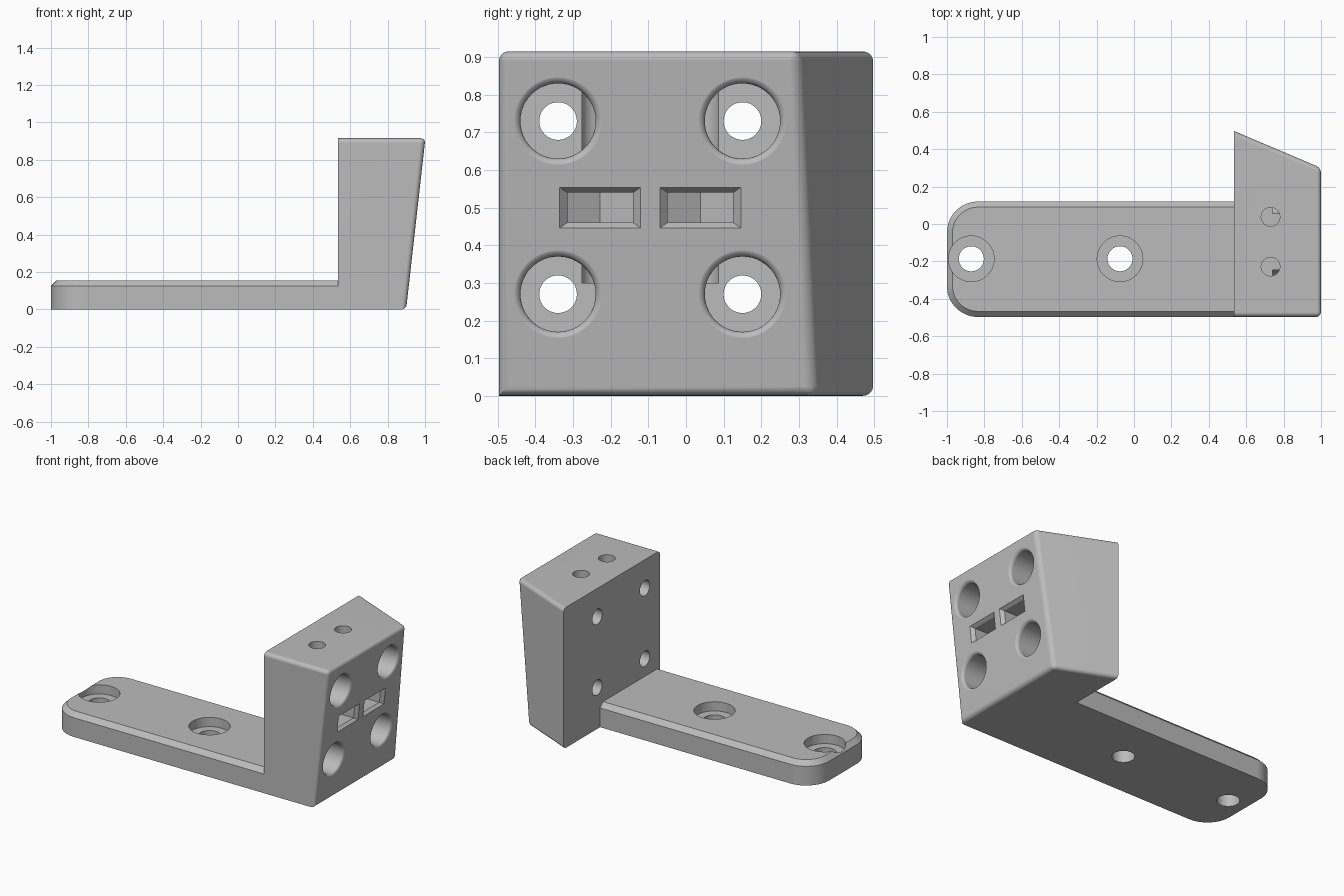
import bpy, bmesh, math
from math import sin, cos, pi, radians

if "Cube" in bpy.data.objects:
    bpy.data.objects.remove(bpy.data.objects["Cube"])

# Main dimensions
HEIGHT, HALF_Y = 0.915, 0.497
WALL_X = 0.535                 # flat back of the block, where the plate meets it
FACE_X0, SLOPE = 0.899, 0.1125  # leaning mounting face
SIDE_SLOPE = -0.424            # angled side of the block
PLATE_Y = 0.12
HOLE_MID_Y = -0.095


def face_x(z):
    return FACE_X0 + SLOPE * z


grey = bpy.data.materials.new("plain grey")
grey.use_nodes = True
COLOR = (0.5, 0.5, 0.5, 1)
grey.diffuse_color = COLOR
grey.node_tree.nodes["Principled BSDF"].inputs["Base Color"].default_value = COLOR


def make_object(name, bm):
    bmesh.ops.recalc_face_normals(bm, faces=bm.faces[:])
    mesh = bpy.data.meshes.new(name)
    bm.to_mesh(mesh)
    bm.free()
    mesh.materials.append(grey)
    obj = bpy.data.objects.new(name, mesh)
    bpy.context.collection.objects.link(obj)
    return obj


def loft(rings):
    """Closed solid through rings of equal length."""
    bm = bmesh.new()
    loops = [[bm.verts.new(p) for p in ring] for ring in rings]
    n = len(loops[0])
    for a, b in zip(loops, loops[1:]):
        for i in range(n):
            j = (i + 1) % n
            bm.faces.new((a[i], a[j], b[j], b[i]))
    bm.faces.new(loops[0])
    bm.faces.new(loops[-1])
    return bm


def circle(r, n=48):
    return [(r * cos(2 * pi * i / n), r * sin(2 * pi * i / n)) for i in range(n)]


def upright_cutter(x, y, profile):
    """Turned cutter on a vertical axis; profile holds (radius, z)."""
    return loft([[(x + u, y + v, z) for u, v in circle(r)] for r, z in profile])


def facing_cutter(y, z, profile):
    """Turned cutter along x; profile holds (radius, x, lean)."""
    return loft([[(x + lean * SLOPE * v, y + u, z + v) for u, v in circle(r)]
                 for r, x, lean in profile])


def cut(obj, cutters):
    bpy.context.view_layer.objects.active = obj
    for bm in cutters:
        tool = make_object("cutter", bm)
        tool.hide_render = True
        mod = obj.modifiers.new("cut", 'BOOLEAN')
        mod.operation, mod.solver, mod.object = 'DIFFERENCE', 'EXACT', tool
        bpy.ops.object.modifier_apply(modifier=mod.name)
        bpy.data.objects.remove(tool)


def finish(obj):
    bpy.ops.object.select_all(action='DESELECT')
    obj.select_set(True)
    bpy.context.view_layer.objects.active = obj
    bpy.ops.object.shade_smooth_by_angle(angle=radians(32))
    mod = obj.modifiers.new("even shading", 'WEIGHTED_NORMAL')
    mod.keep_sharp = True


# Base plate: rounded free end, chamfered top edge
def plate_outline(inset, z, radius=0.165, steps=12):
    r = radius - inset
    pts = [(WALL_X, PLATE_Y - inset, z)]
    for cy, start in ((PLATE_Y - radius, pi / 2), (-HALF_Y + radius, pi)):
        for i in range(steps + 1):
            a = start + pi / 2 * i / steps
            pts.append((-1 + radius + r * cos(a), cy + r * sin(a), z))
    pts.append((WALL_X, -HALF_Y + inset, z))
    return pts


plate = make_object("base_plate", loft([
    plate_outline(0, 0), plate_outline(0, 0.125), plate_outline(0.03, 0.155)]))
screw_profile = [(0.067, -0.1), (0.067, 0.095), (0.122, 0.095), (0.122, 0.3)]
cut(plate, [upright_cutter(x, -0.186, screw_profile) for x in (-0.87, -0.075)])
finish(plate)


# Upright block: leaning face, angled side, rounded outer edges
def block_ring(z):
    x = face_x(z)
    return [(WALL_X, -HALF_Y, z), (x, -HALF_Y, z),
            (x, HALF_Y + SIDE_SLOPE * (x - WALL_X), z), (WALL_X, HALF_Y, z)]


bm = loft([block_ring(0), block_ring(HEIGHT)])


def is_rounded(edge):
    a, b = (v.co for v in edge.verts)
    on_wall = max(a.x, b.x) < WALL_X + 0.001
    front_foot = max(a.z, b.z) < 0.001 and max(a.y, b.y) < 0.001 - HALF_Y
    return not (on_wall or front_foot)


bmesh.ops.bevel(bm, geom=[e for e in bm.edges if is_rounded(e)], offset=0.025,
                segments=5, profile=0.5, affect='EDGES')
block = make_object("upright_block", bm)

# Counterbored screw holes with a soft rim
cutters = []
FILLET = 0.02
for z in (0.27, 0.73):
    x = face_x(z)
    profile = [(0.05, WALL_X - 0.1, 0), (0.05, 0.74, 0), (0.1, 0.74, 0)]
    for i in range(6):
        a = pi / 2 * i / 5
        profile.append((0.1 + FILLET * (1 - cos(a)),
                        x - FILLET * (1 - sin(a)) + 0.0005, 1))
    profile.append((0.1 + FILLET, x + 0.1, 1))
    for side in (-1, 1):
        cutters.append(facing_cutter(HOLE_MID_Y + side * 0.245, z, profile))

# Vertical bolt holes and the nut slots that cross them
NUT_X, HALF_W, HALF_H, SLOT_Z = 0.73, 0.0875, 0.04, 0.5
for side in (-1, 1):
    y = HOLE_MID_Y + side * 0.133
    cutters.append(upright_cutter(NUT_X, y, [(0.05, 0.3), (0.05, HEIGHT + 0.1)]))
    shoulder = NUT_X - HALF_W / math.sqrt(3)
    tip = NUT_X - 2 * HALF_W / math.sqrt(3)
    cutters.append(loft([[(tip, y, z), (shoulder, y + HALF_W, z), (1.1, y + HALF_W, z),
                          (1.1, y - HALF_W, z), (shoulder, y - HALF_W, z)]
                         for z in (SLOT_Z - HALF_H, SLOT_Z + HALF_H)]))
    mouth = []
    for t in (0, 2):
        w, h = HALF_W + 0.02 * t, HALF_H + 0.014 * t
        mouth.append([(face_x(SLOT_Z + v * h) + 0.02 * (t - 1), y + u * w, SLOT_Z + v * h)
                      for u, v in ((-1, -1), (1, -1), (1, 1), (-1, 1))])
    cutters.append(loft(mouth))

cut(block, cutters)
finish(block)
